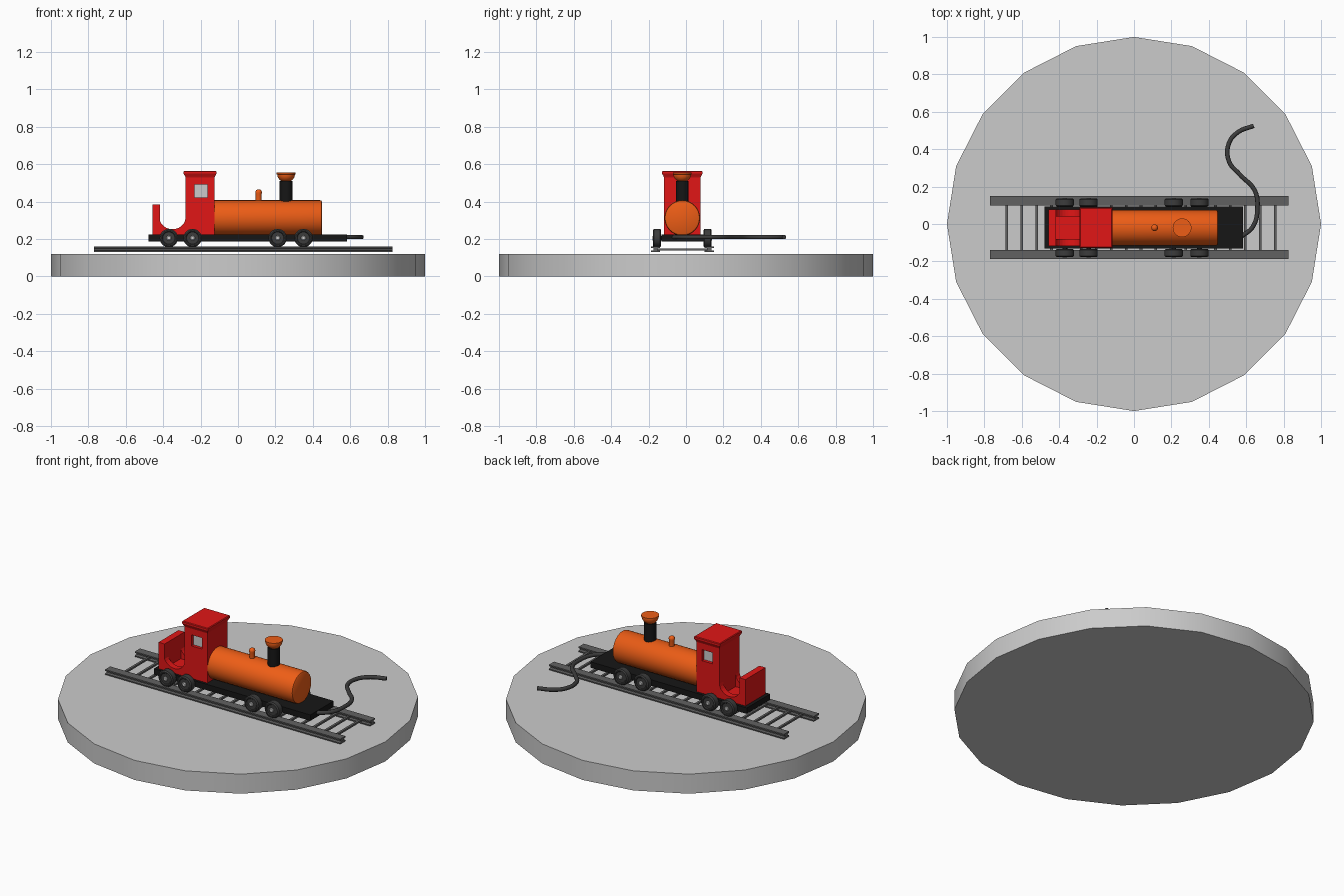
import bpy, bmesh, math
from mathutils import Matrix, Vector

if "Cube" in bpy.data.objects:
    bpy.data.objects.remove(bpy.data.objects["Cube"])

CY = -0.02  # centre line of the train


def mat(name, rgb):
    m = bpy.data.materials.new(name)
    m.diffuse_color = (*rgb, 1)
    m.use_nodes = True
    m.node_tree.nodes["Principled BSDF"].inputs["Base Color"].default_value = m.diffuse_color
    return m


RED = mat("red", (0.75, 0.008, 0.008))
ORANGE = mat("orange", (0.85, 0.11, 0.008))
BLACK = mat("black", (0.008, 0.008, 0.008))
DARK = mat("dark_grey", (0.045, 0.045, 0.045))
STEEL = mat("steel", (0.12, 0.12, 0.12))
PALE = mat("pale", (0.7, 0.7, 0.7))


def finish(bm, name, material=None, smooth=False):
    bmesh.ops.recalc_face_normals(bm, faces=bm.faces)
    me = bpy.data.meshes.new(name)
    bm.to_mesh(me)
    bm.free()
    ob = bpy.data.objects.new(name, me)
    bpy.context.collection.objects.link(ob)
    if material:
        me.materials.append(material)
    if smooth:
        bpy.ops.object.select_all(action='DESELECT')
        ob.select_set(True)
        bpy.context.view_layer.objects.active = ob
        bpy.ops.object.shade_smooth_by_angle(angle=math.radians(35))
    return ob


def box(name, lo, hi, material=None, bevel=0):
    lo, hi = Vector(lo), Vector(hi)
    bm = bmesh.new()
    bmesh.ops.create_cube(bm, size=1, matrix=Matrix.Translation((lo + hi) / 2) @ Matrix.Diagonal((*(hi - lo), 1)))
    if bevel:
        bmesh.ops.bevel(bm, geom=bm.edges[:], offset=bevel, segments=2, affect='EDGES', profile=0.5)
    return finish(bm, name, material)


def lathe(name, profile, loc, axis='Z', material=None, sides=32):
    """Revolve (radius, height) points, then point the axis along X, Y or Z."""
    bm = bmesh.new()
    rings = []
    for r, h in profile:
        rings.append([bm.verts.new((r * math.sin(2 * math.pi * i / sides),
                                    r * math.cos(2 * math.pi * i / sides), h)) for i in range(sides)])
    for a, b in zip(rings, rings[1:]):
        for i in range(sides):
            j = (i + 1) % sides
            bm.faces.new((a[i], a[j], b[j], b[i]))
    bm.faces.new(rings[0])
    bm.faces.new(rings[-1])
    rot = Vector((0, 0, 1)).rotation_difference(
        Vector({'X': (1, 0, 0), 'Y': (0, 1, 0), 'Z': (0, 0, 1)}[axis])).to_matrix().to_4x4()
    bm.transform(Matrix.Translation(loc) @ rot)
    return finish(bm, name, material, True)


def prism(name, pts, to3d, a, b, material=None):
    """Extrude a 2D outline between depths a and b."""
    bm = bmesh.new()
    f = bm.faces.new([bm.verts.new(to3d(u, v, a)) for u, v in pts])
    ext = bmesh.ops.extrude_face_region(bm, geom=[f])
    move = Vector(to3d(0, 0, b)) - Vector(to3d(0, 0, a))
    bmesh.ops.translate(bm, vec=move, verts=[v for v in ext['geom'] if isinstance(v, bmesh.types.BMVert)])
    return finish(bm, name, material)


# round base
lathe("base", [(1, 0), (1, 0.12)], (0, 0, 0), sides=20)

# rails with an I section, and sleepers
half = [(0.025, 0.13), (0.025, 0.137), (0.01, 0.14), (0.01, 0.15), (0.025, 0.153), (0.025, 0.161)]
section = half + [(-u, v) for u, v in reversed(half)]
for side, off in (("front", -0.143), ("back", 0.145)):
    prism(f"rail_{side}", [(u + CY + off, v) for u, v in section],
          lambda u, v, d: (d, u, v), -0.77, 0.825, STEEL)
for i in range(19):
    x = -0.68 + i * 0.0797
    box(f"sleeper_{i}", (x - 0.007, CY - 0.14, 0.139), (x + 0.007, CY + 0.14, 0.15), STEEL)

# chassis
box("chassis", (-0.478, CY - 0.112, 0.187), (0.583, CY + 0.114, 0.223), BLACK)

# wheels, hubs and axles
for i, x in enumerate((-0.37, -0.243, 0.212, 0.35)):
    lathe(f"axle_{i}", [(0.012, -0.15), (0.012, 0.15)], (x, CY, 0.205), 'Y', BLACK, 16)
    for s, side in ((-1, "front"), (1, "back")):
        lathe(f"wheel_{side}_{i}",
              [(0.042, s * 0.113), (0.049, s * 0.119), (0.049, s * 0.151), (0.042, s * 0.157),
               (0.036, s * 0.157), (0.032, s * 0.152)], (x, CY, 0.205), 'Y', DARK)
        lathe(f"hub_{side}_{i}", [(0.013, s * 0.15), (0.013, s * 0.157), (0.009, s * 0.16)],
              (x, CY, 0.205), 'Y', PALE, 16)

# boiler
lathe("boiler", [(0.095, -0.14), (0.095, 0.438), (0.092, 0.446), (0.085, 0.45)], (0, CY, 0.312), 'X', ORANGE)

# chimney and its bowl
lathe("chimney", [(0.034, 0.385), (0.034, 0.51)], (0.257, CY, 0), material=BLACK)
bowl = [(0.047 * math.sin(t), 0.545 - 0.042 * math.cos(t)) for t in [math.radians(a) for a in range(10, 91, 10)]]
lathe("chimney_bowl", bowl + [(0.05, 0.546), (0.05, 0.555)], (0.257, CY, 0), material=ORANGE)

# steam dome
cap = [(0.018 * math.cos(math.radians(a)), 0.448 + 0.018 * math.sin(math.radians(a))) for a in range(0, 81, 16)]
lathe("steam_dome", [(0.016, 0.39), (0.016, 0.44)] + cap, (0.11, CY, 0), material=ORANGE, sides=20)

# cab with a flared roof, built from stacked rectangles
bm = bmesh.new()
cx, prev = -0.203, None
for hx, hy, z in ((0.077, 0.097, 0.22), (0.077, 0.097, 0.528), (0.08, 0.1, 0.535),
                  (0.088, 0.108, 0.55), (0.088, 0.108, 0.56), (0.084, 0.104, 0.564)):
    ring = [bm.verts.new((cx + sx * hx, CY + sy * hy, z)) for sx, sy in ((-1, -1), (1, -1), (1, 1), (-1, 1))]
    if prev:
        for i in range(4):
            j = (i + 1) % 4
            bm.faces.new((prev[i], prev[j], ring[j], ring[i]))
    else:
        bm.faces.new(ring)
    prev = ring
bm.faces.new(prev)
cab = finish(bm, "cab", RED)

# windows recessed into both sides, with pale panes
for s, side in ((-1, "front"), (1, "back")):
    ys = sorted((CY + s * 0.075, CY + s * 0.15))
    cutter = box(f"window_cutter_{side}", (-0.233, ys[0], 0.422), (-0.163, ys[1], 0.49))
    cutter.hide_render = True
    cutter.hide_set(True)
    mod = cab.modifiers.new("window", 'BOOLEAN')
    mod.operation, mod.object, mod.solver = 'DIFFERENCE', cutter, 'EXACT'
    ys = sorted((CY + s * 0.07, CY + s * 0.078))
    box(f"window_pane_{side}", (-0.236, ys[0], 0.419), (-0.16, ys[1], 0.493), PALE)

# open footplate behind the cab: curved side walls, rear wall, floor
curve = [(-0.35 + 0.07 * math.sin(math.radians(a)), 0.315 - 0.063 * math.cos(math.radians(a)))
         for a in range(-70, 71, 14)]
outline = [(-0.457, 0.22), (-0.457, 0.385), (-0.416, 0.385)] + curve + [(-0.278, 0.32), (-0.278, 0.22)]
for side, a, b in (("front", -0.097, -0.06), ("back", 0.06, 0.097)):
    prism(f"footplate_side_{side}", outline, lambda u, v, d: (u, d, v), CY + a, CY + b, RED)
box("footplate_rear", (-0.457, CY - 0.09, 0.22), (-0.416, CY + 0.09, 0.385), RED)
box("footplate_floor", (-0.43, CY - 0.08, 0.22), (-0.27, CY + 0.08, 0.235), RED)

# pull cord
cu = bpy.data.curves.new("pull_cord", 'CURVE')
cu.dimensions, cu.bevel_depth, cu.bevel_resolution = '3D', 0.012, 3
cu.resolution_u, cu.use_fill_caps = 8, True
path = [(0.57, -0.07), (0.635, -0.015), (0.66, 0.09), (0.645, 0.18), (0.565, 0.265),
        (0.508, 0.335), (0.507, 0.43), (0.555, 0.49), (0.64, 0.525)]
sp = cu.splines.new('BEZIER')
sp.bezier_points.add(len(path) - 1)
for p, (x, y) in zip(sp.bezier_points, path):
    p.co = (x, y, 0.21)
    p.handle_left_type = p.handle_right_type = 'AUTO'
cord = bpy.data.objects.new("pull_cord", cu)
cu.materials.append(DARK)
bpy.context.collection.objects.link(cord)
